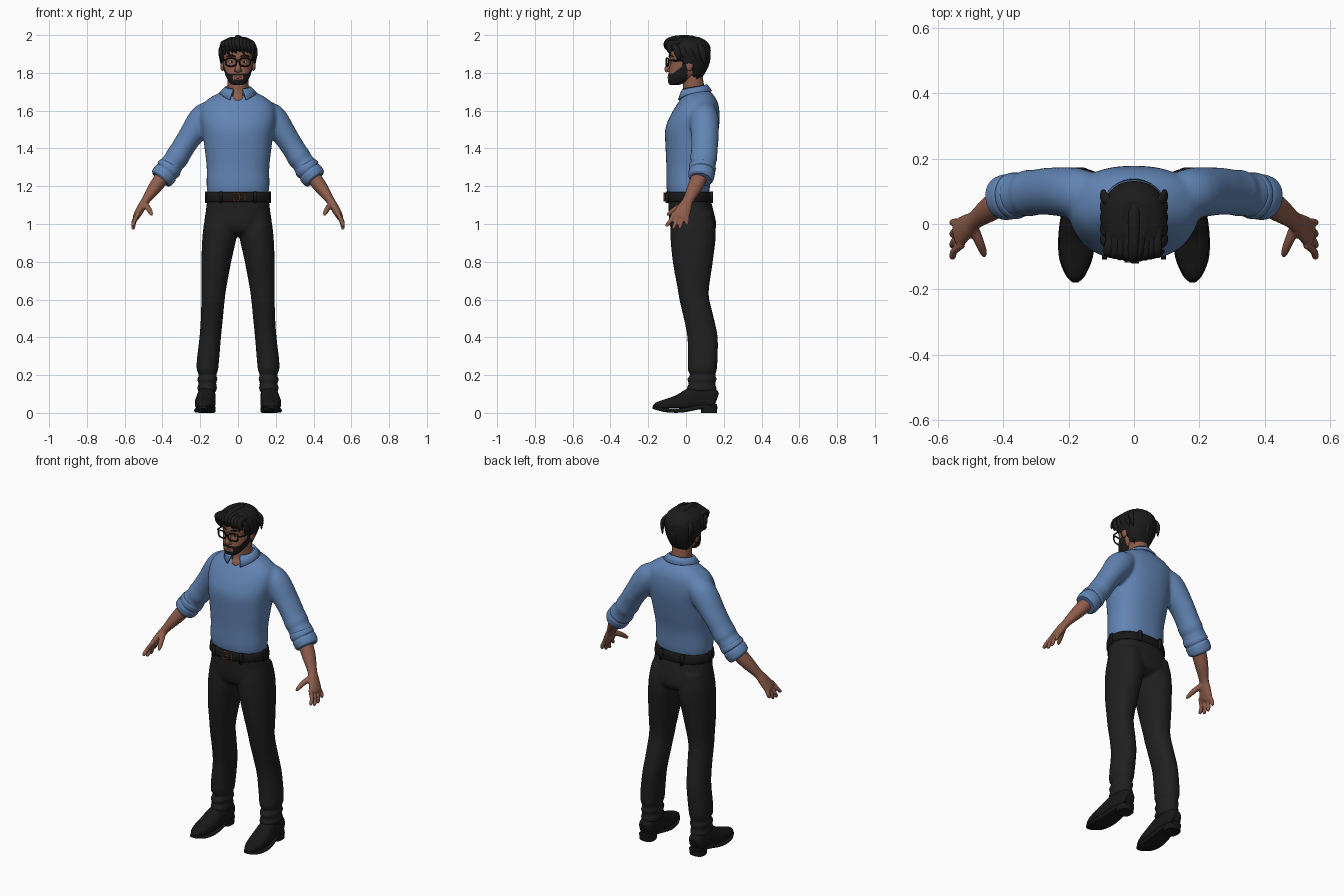
import bpy, bmesh, math, random
from mathutils import Vector, Matrix

cube = bpy.data.objects.get("Cube")
if cube:
    bpy.data.objects.remove(cube)
random.seed(4)
X, Y, Z = Vector((1, 0, 0)), Vector((0, 1, 0)), Vector((0, 0, 1))
SIDES = (1, -1)


def material(name, r, g, b):
    m = bpy.data.materials.new(name)
    m.use_nodes = True
    m.diffuse_color = (r, g, b, 1)
    bsdf = m.node_tree.nodes["Principled BSDF"]
    bsdf.inputs["Base Color"].default_value = (r, g, b, 1)
    bsdf.inputs["Roughness"].default_value = 0.8
    return m


skin = material("skin", .27, .11, .07)
blue = material("shirt blue", .12, .23, .45)
black = material("trouser black", .014, .014, .014)
hair = material("hair black", .011, .011, .011)
leather = material("leather black", .009, .009, .009)
copper = material("buckle copper", .35, .08, .045)
lip = material("lip brown", .2, .06, .045)
white = material("eye white", .55, .5, .46)


def spline(keys, steps):
    """Smooth curve through rows of numbers."""
    out = []
    for i in range(len(keys) - 1):
        p = [keys[max(0, min(len(keys) - 1, i + k))] for k in (-1, 0, 1, 2)]
        for s in range(steps):
            t = s / steps
            out.append([b + .5 * t * (c - a + t * (2*a - 5*b + 4*c - d + t * (3*(b - c) + d - a)))
                        for a, b, c, d in zip(*p)])
    return out + [list(keys[-1])]


def tube(bm, keys, ref=Y, sides=20, steps=5, power=2.0, level=False, floor=None):
    """Loft of rows (x, y, z, radius, radius along ref)."""
    rows = spline(keys, steps)
    pts = [Vector(r[:3]) for r in rows]
    rings = []
    for i, r in enumerate(rows):
        t = Z if level else (pts[min(i + 1, len(pts) - 1)] - pts[max(i - 1, 0)]).normalized()
        v = (ref - t * t.dot(ref)).normalized()
        u = v.cross(t)
        ring = []
        for k in range(sides):
            a = math.tau * k / sides
            c, s = (math.copysign(abs(w) ** (2 / power), w) for w in (math.cos(a), math.sin(a)))
            p = pts[i] + u * c * max(r[3], .001) + v * s * max(r[4], .001)
            if floor is not None:
                p.z = max(p.z, floor)
            ring.append(bm.verts.new(p))
        rings.append(ring)
    for a, b in zip(rings, rings[1:]):
        for k in range(sides):
            j = (k + 1) % sides
            bm.faces.new((a[k], a[j], b[j], b[k]))
    bm.faces.new(rings[0])
    bm.faces.new(rings[-1])


def stack(rows):
    """Level rows (z, [x0,] x1, y0, y1) as loft keys."""
    rows = [r if len(r) == 5 else (r[0], -r[1]) + r[1:] for r in rows]
    return [((a + b) / 2, (c + d) / 2, z, (b - a) / 2, (d - c) / 2) for z, a, b, c, d in rows]


def flip(keys, s):
    return [(k[0] * s,) + tuple(k[1:]) for k in keys]


def blob(bm, at, size, cube=False):
    m = Matrix.LocRotScale(Vector(at), None, Vector(size))
    if cube:
        bmesh.ops.create_cube(bm, size=2, matrix=m)
    else:
        bmesh.ops.create_uvsphere(bm, u_segments=16, v_segments=10, radius=1, matrix=m)


def finish(bm, name, *mats, rule=None, voxel=None, smooth=4, thick=None):
    bmesh.ops.recalc_face_normals(bm, faces=bm.faces)
    for f in bm.faces:
        f.smooth = len(f.verts) < 5
        if rule:
            f.material_index = rule(f.calc_center_median())
    me = bpy.data.meshes.new(name)
    bm.to_mesh(me)
    bm.free()
    ob = bpy.data.objects.new(name, me)
    bpy.context.collection.objects.link(ob)
    for m in mats:
        me.materials.append(m)
    if voxel:
        r = ob.modifiers.new("fuse", "REMESH")
        r.mode, r.voxel_size, r.use_smooth_shade = "VOXEL", voxel, True
        s = ob.modifiers.new("soften", "SMOOTH")
        s.factor, s.iterations = .5, smooth
    if thick:
        ob.modifiers.new("cloth", "SOLIDIFY").thickness = thick
    return ob


def wire(name, paths, depth, mat):
    cu = bpy.data.curves.new(name, "CURVE")
    cu.dimensions, cu.bevel_depth, cu.bevel_resolution = "3D", depth, 2
    for pts, closed in paths:
        sp = cu.splines.new("POLY")
        sp.points.add(len(pts) - 1)
        for p, q in zip(sp.points, pts):
            p.co = (*q, 1)
        sp.use_cyclic_u = closed
    cu.materials.append(mat)
    bpy.context.collection.objects.link(bpy.data.objects.new(name, cu))


def loop(cx, cy, cz, w, h, curve=0):
    """Rounded rectangle facing the front."""
    pts = []
    for k in range(28):
        c, s = math.cos(math.tau * k / 28), math.sin(math.tau * k / 28)
        x = cx + w * math.copysign(abs(c) ** .65, c)
        pts.append((x, cy + curve * abs(x), cz + h * math.copysign(abs(s) ** .65, s)))
    return pts, True


# Shirt: torso and sleeves fused together
bm = bmesh.new()
tube(bm, stack([(1.15, .158, -.095, .12), (1.2, .166, -.104, .127), (1.3, .166, -.104, .134),
                (1.4, .177, -.108, .155), (1.5, .19, -.11, .173), (1.57, .2, -.085, .178),
                (1.63, .19, -.05, .172), (1.67, .145, -.022, .155), (1.7, .09, 0, .13),
                (1.72, .06, .005, .11)]), sides=48, power=2.3, level=True)
for s in SIDES:
    tube(bm, flip([(.12, .085, 1.61, .05, .065), (.18, .095, 1.56, .077, .077),
                   (.255, .1, 1.46, .064, .073), (.3, .097, 1.39, .061, .07),
                   (.325, .094, 1.35, .064, .072), (.34, .092, 1.33, .058, .067),
                   (.358, .089, 1.305, .064, .069), (.38, .085, 1.275, .056, .063)], s), sides=28)
finish(bm, "shirt", blue, voxel=.01)

# Rolled cuffs
bm = bmesh.new()
for s in SIDES:
    tube(bm, flip([(.35, .09, 1.318, .05, .058), (.358, .088, 1.305, .064, .07),
                   (.37, .085, 1.288, .067, .071), (.376, .084, 1.28, .062, .066),
                   (.384, .083, 1.27, .066, .07), (.402, .08, 1.245, .065, .067),
                   (.41, .078, 1.235, .055, .056)], s), sides=28)
finish(bm, "rolled_cuffs", blue)

# Folded collar, open at the front
bm = bmesh.new()
rows = []
for k in range(41):
    a = math.radians(-158 + 316 * k / 40)
    f = abs(a) / math.pi
    rows.append([bm.verts.new((rx * math.sin(a), cy + ry * math.cos(a), z)) for rx, ry, cy, z in (
        (.06, .06, .045, 1.69 - .02 * f), (.066, .065, .044, 1.742 - .03 * f),
        (.078, .074, .043, 1.735 - .035 * f), (.098 + .03 * f ** 4, .094, .044, 1.705 - .07 * f ** 3))])
for a, b in zip(rows, rows[1:]):
    for k in range(3):
        bm.faces.new((a[k], a[k + 1], b[k + 1], b[k]))
finish(bm, "collar", blue, thick=.008)

# Trousers: hips and legs fused together
bm = bmesh.new()
tube(bm, stack([(1.16, .16, -.096, .122), (1.08, .169, -.092, .143), (1.0, .178, -.087, .16),
                (.96, .15, -.07, .15), (.935, .09, -.03, .11)]), sides=40, power=2.3, level=True)
for s in SIDES:
    tube(bm, flip(stack([(1.06, .02, .17, -.07, .14), (.95, .006, .187, -.083, .158),
                         (.8, .036, .194, -.07, .142), (.66, .062, .193, -.045, .122),
                         (.6, .07, .194, -.035, .124), (.5, .08, .197, -.012, .148),
                         (.4, .09, .204, .007, .168), (.28, .1, .218, .01, .167),
                         (.225, .106, .218, .01, .163), (.2, .116, .206, .022, .155),
                         (.178, .108, .217, .005, .163), (.155, .118, .208, .016, .153),
                         (.135, .11, .216, .004, .162), (.11, .116, .21, .008, .158)]), s),
         sides=28, power=2.2, level=True)
finish(bm, "trousers", black, voxel=.01, smooth=3)

# Belt with loops
bm = bmesh.new()
tube(bm, stack([(1.118, .164, -.1, .134), (1.121, .172, -.109, .139), (1.165, .168, -.108, .134),
                (1.168, .16, -.1, .125)]), sides=48, steps=2, power=2.3, level=True)
for s in SIDES:
    for x, y in ((.09, -.098), (.166, .01), (.07, .134)):
        blob(bm, (x * s, y, 1.142), (.008, .01, .03), cube=True)
finish(bm, "belt", leather)
wire("buckle", [loop(-.008, -.115, 1.143, .018, .021), ([(-.008, -.117, 1.143), (.015, -.117, 1.143)], False),
                ([(.037, -.113, 1.123), (.037, -.113, 1.164)], False)], .0035, copper)

# Shoes with sole and heel block
uppers, soles = bmesh.new(), bmesh.new()
for s in SIDES:
    tube(uppers, flip([(.166, .163, .07, .025, .03), (.166, .145, .075, .042, .055),
                       (.166, .09, .08, .047, .07), (.169, .03, .072, .05, .062),
                       (.174, -.04, .052, .055, .044), (.178, -.11, .042, .046, .03),
                       (.179, -.155, .037, .027, .019), (.179, -.174, .034, .008, .006)], s),
         ref=Z, sides=24, power=2.3, floor=.025)
    tube(soles, flip([(.166, .164, .035, .03, .012), (.167, .08, .032, .046, .012),
                      (.174, -.02, .014, .056, .012), (.178, -.1, .014, .052, .011),
                      (.179, -.155, .024, .031, .009), (.179, -.177, .03, .01, .006)], s),
         ref=Z, sides=20, power=4)
    tube(soles, flip(stack([(0, .124, .21, .08, .163), (.035, .121, .212, .076, .167)]), s),
         sides=24, steps=1, power=2.8, level=True)
finish(uppers, "shoe_uppers", leather)
finish(soles, "shoe_soles", leather)

# Forearms and hands
bm = bmesh.new()
for s in SIDES:
    tube(bm, flip([(.375, .085, 1.28, .04, .044), (.435, .05, 1.2, .036, .04),
                   (.487, .012, 1.127, .023, .029), (.51, -.006, 1.09, .022, .037),
                   (.535, -.027, 1.045, .019, .045), (.543, -.034, 1.03, .012, .04)], s), sides=24)
    for base, tip, low in ((-.064, -.1, .985), (-.04, -.066, .97), (-.016, -.032, .973), (.007, .004, .992)):
        mid = (base + tip) / 2
        tube(bm, flip([(.525, base, 1.06, .011, .011), (.549, mid, (1.05 + low) / 2, .0115, .0115),
                       (.555, tip, low + .01, .0105, .01), (.555, tip - .002, low, .005, .005)], s), sides=12)
    tube(bm, flip([(.495, -.005, 1.105, .018, .018), (.475, -.05, 1.083, .015, .015),
                   (.462, -.083, 1.06, .012, .012), (.457, -.1, 1.046, .006, .006)], s), ref=X, sides=12)
finish(bm, "forearms_and_hands", skin, voxel=.005, smooth=2)


# Head with a trimmed beard
def beard(p):
    if p.y > .008 or p.z > 1.88:
        return 0
    if p.y > -.02:
        return 1
    side = p.z < 1.797 + max(0, p.y + .07) * .75
    mouth = abs(p.x) < .028 and 1.766 < p.z < 1.786
    return 1 if side and not mouth else 0


bm = bmesh.new()
tube(bm, stack([(1.735, .02, -.08, -.045), (1.742, .038, -.091, -.02), (1.76, .053, -.096, .02),
                (1.785, .065, -.095, .06), (1.815, .073, -.09, .08), (1.855, .079, -.083, .1),
                (1.885, .083, -.09, .108), (1.93, .08, -.085, .1), (1.965, .055, -.055, .07),
                (1.98, .01, -.01, .02)]), sides=96, steps=9, power=2.2, level=True)
finish(bm, "head", skin, hair, rule=beard)

bm = bmesh.new()
tube(bm, stack([(1.6, .045, -.02, .09), (1.66, .05, -.034, .1), (1.7, .054, -.016, .1),
                (1.8, .056, -.02, .085)]), sides=28, level=True)
finish(bm, "neck", skin)

bm = bmesh.new()
tube(bm, [(0, -.074, 1.872, .01, .01), (0, -.089, 1.845, .011, .013), (0, -.1, 1.82, .016, .014),
          (0, -.096, 1.806, .012, .01)], sides=16)
for s in SIDES:
    blob(bm, (.013 * s, -.09, 1.813), (.009, .011, .008))
    blob(bm, (.083 * s, .018, 1.842), (.011, .02, .032))
finish(bm, "nose_and_ears", skin)

bm = bmesh.new()
blob(bm, (0, -.09, 1.776), (.021, .009, .007))
finish(bm, "lips", lip)

# Eyes, brows and spectacles
eyes, dark = bmesh.new(), bmesh.new()
for s in SIDES:
    blob(eyes, (.033 * s, -.066, 1.857), (.015, .012, .008))
    blob(dark, (.033 * s, -.075, 1.857), (.006, .005, .006))
    tube(dark, flip([(.014, -.09, 1.886, .003, .003), (.035, -.083, 1.893, .005, .005),
                     (.06, -.066, 1.886, .002, .002)], s), sides=8)
finish(eyes, "eyes", white)
finish(dark, "pupils_and_brows", hair)
frames = [([(-.01, -.103, 1.862), (.01, -.103, 1.862)], False)]
for s in SIDES:
    frames.append(loop(.037 * s, -.107, 1.857, .028, .021, .22))
    frames.append(([(.065 * s, -.093, 1.866), (.082 * s, -.075, 1.866), (.09 * s, .02, 1.862)], False))
wire("spectacles", frames, .0042, leather)

# Hair: cap cut along the hairline, plus swept locks
bm = bmesh.new()
tube(bm, stack([(1.765, .045, .0, .078), (1.8, .068, -.01, .1), (1.85, .093, -.07, .12),
                (1.9, .1, -.092, .13), (1.94, .098, -.1, .128), (1.97, .08, -.085, .105),
                (1.99, .04, -.045, .07)]), sides=64, steps=8, power=2.2, level=True)
bare = [f for f in bm.faces for c in [f.calc_center_median()]
        if (c.y < -.05 and c.z < 1.915) or (c.y < -.02 and c.z < 1.87) or (c.y < .036 and c.z < 1.85)]
bmesh.ops.delete(bm, geom=bare, context="FACES")
finish(bm, "hair_cap", hair, thick=.006)

bm = bmesh.new()
wob = lambda d: random.uniform(-d, d)
for i in range(9):
    x = -.076 + .019 * i
    drop = .35 * abs(x)
    tube(bm, [(x * 1.05 + .012, -.082, 1.905 - drop * .2 + wob(.008), .003, .003),
              (x, -.1 + drop * .5, 1.935 - drop * .2, .016, .013),
              (x * .95 - .004, -.095 + drop * .5, 1.968 - drop * .5, .018, .016),
              (x * .9, -.035, 1.985 - drop + wob(.003), .018, .013),
              (x * .9, .05, 1.977 - drop + wob(.003), .019, .014),
              (x * .8, .105, 1.935 + wob(.006), .005, .005)], ref=Z, sides=10, steps=4)
for s in SIDES:
    for i in range(5):
        y = -.055 + .033 * i
        tube(bm, flip([(.06, y - .02, 1.965, .006, .01), (.086, y, 1.935, .012, .018),
                       (.094, y + .012, 1.9, .01, .018),
                       (.087, y + .022, 1.862 - .004 * i + wob(.006), .002, .004)], s), sides=10, steps=4)
for i in range(7):
    x = -.066 + .022 * i
    tube(bm, [(x * .8, .085, 1.955, .008, .006), (x, .117 - abs(x) * .5, 1.9, .016, .011),
              (x * .9, .11 - abs(x) * .5, 1.84, .016, .011),
              (x * .7 + wob(.006), .078 - abs(x) * .3, 1.77 + wob(.01), .003, .003)], sides=10, steps=4)
finish(bm, "hair_locks", hair)
